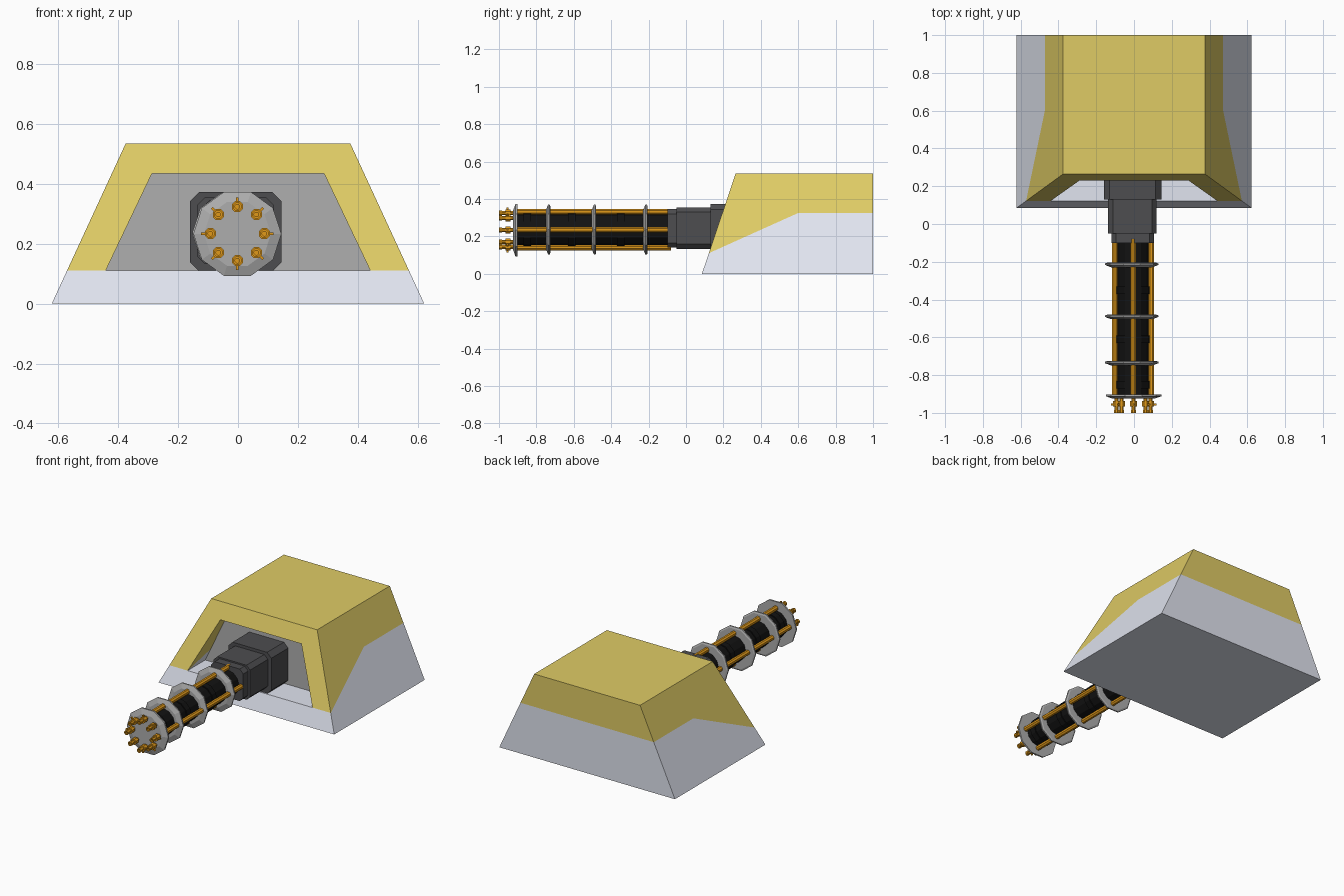
import bpy, bmesh
from math import sin, cos, pi
from mathutils import Vector

if "Cube" in bpy.data.objects:
    bpy.data.objects.remove(bpy.data.objects["Cube"])


def material(name, rgb):
    m = bpy.data.materials.new(name)
    m.diffuse_color = (*rgb, 1)
    m.use_nodes = True
    m.node_tree.nodes["Principled BSDF"].inputs["Base Color"].default_value = m.diffuse_color
    return m


YELLOW = material("yellow_paint", (0.74, 0.60, 0.13))
PALE = material("pale_paint", (0.75, 0.78, 0.87))
GREY = material("grey_panel", (0.43, 0.43, 0.43))
DARK = material("dark_metal", (0.075, 0.075, 0.08))
BLACK = material("black_metal", (0.006, 0.006, 0.006))
ORANGE = material("orange_metal", (0.75, 0.32, 0.01))
SILVER = material("silver_metal", (0.42, 0.42, 0.42))

CX, CZ = -0.005, 0.236      # axis of the gun


def finish(bm, name, *mats):
    bmesh.ops.recalc_face_normals(bm, faces=bm.faces[:])
    me = bpy.data.meshes.new(name)
    bm.to_mesh(me)
    bm.free()
    ob = bpy.data.objects.new(name, me)
    for m in mats:
        me.materials.append(m)
    bpy.context.collection.objects.link(ob)
    return ob


def loft(bm, rings):
    """Skin equal-length point rings and cap both ends."""
    vs = [[bm.verts.new(p) for p in r] for r in rings]
    n = len(vs[0])
    for a, b in zip(vs, vs[1:]):
        for i in range(n):
            j = (i + 1) % n
            bm.faces.new((a[i], a[j], b[j], b[i]))
    bm.faces.new(vs[0])
    bm.faces.new(vs[-1])


def lathe(bm, profile, x, z, sides, phase=0.0):
    """Closed turned shape along y from (y, radius) pairs."""
    loft(bm, [[(x + r * cos(phase + 2 * pi * i / sides), y,
                z + r * sin(phase + 2 * pi * i / sides)) for i in range(sides)]
              for y, r in profile])


def chamfered(y, x0, x1, z0, z1, c):
    return [(x0 + c, y, z0), (x1 - c, y, z0), (x1, y, z0 + c), (x1, y, z1 - c),
            (x1 - c, y, z1), (x0 + c, y, z1), (x0, y, z1 - c), (x0, y, z0 + c)]


# Housing: tapered body with a recessed front opening
def front_y(z):
    return 0.085 + 0.18 * z / 0.535


def trapezoid(w0, z0, w1, z1, depth=None):
    return [(x, front_y(z) if depth is None else depth, z)
            for x, z in ((-w0, z0), (w0, z0), (w1, z1), (-w1, z1))]


bm = bmesh.new()
loft(bm, [trapezoid(0.622, 0, 0.375, 0.535, 1.0),
          trapezoid(0.622, 0, 0.375, 0.535),
          trapezoid(0.442, 0.11, 0.287, 0.435),
          trapezoid(0.442, 0.11, 0.287, 0.435, 0.30)])
bm.faces.ensure_lookup_table()
bm.faces[-1].material_index = 2

# Paint border: sloping line at the front, level line further back
slope = (0.325 - 0.11) / (0.60 - 0.122)
for co, no in (((0, 0.122, 0.11), (0, -slope, 1)), ((0, 0, 0.325), (0, 0, 1))):
    bmesh.ops.bisect_plane(bm, geom=bm.verts[:] + bm.edges[:] + bm.faces[:],
                           dist=1e-5, plane_co=co, plane_no=no)
for f in bm.faces:
    if f.material_index != 2:
        c = f.calc_center_median()
        border = min(0.11 + slope * (c.y - 0.122), 0.325)
        f.material_index = 0 if c.z > border + 1e-4 else 1
finish(bm, "housing", YELLOW, PALE, GREY)

# Stepped mount block
for name, y0, y1, x0, x1, z0, z1, c in (
        ("mount_rear", 0.13, 0.32, -0.16, 0.145, 0.108, 0.373, 0.03),
        ("mount_middle", -0.05, 0.14, -0.137, 0.12, 0.133, 0.354, 0.025),
        ("mount_front", -0.10, -0.04, -0.12, 0.107, 0.14, 0.345, 0.025)):
    bm = bmesh.new()
    loft(bm, [chamfered(y, x0, x1, z0, z1, c) for y in (y0, y1)])
    finish(bm, name, DARK)

# Black core with raised bands
bm = bmesh.new()
core = [(-0.09, 0.083)]
for y in (-0.35, -0.61, -0.85):
    core += [(y + 0.02, 0.083), (y + 0.02, 0.09), (y - 0.02, 0.09), (y - 0.02, 0.083)]
lathe(bm, core + [(-0.91, 0.083)], CX, CZ, 12)
finish(bm, "core", BLACK)

# Four long rods around the core
bm = bmesh.new()
for k in range(4):
    a = k * pi / 2
    lathe(bm, [(-0.08, 0.016), (-0.91, 0.016)],
          CX + 0.096 * cos(a), CZ + 0.096 * sin(a), 8, pi / 8)
finish(bm, "rods", ORANGE)

# Clamp discs, each with a tapered front
for k, y in enumerate((-0.205, -0.48, -0.725)):
    bm = bmesh.new()
    lathe(bm, [(y, 0.13), (y - 0.004, 0.141), (y - 0.012, 0.141), (y - 0.024, 0.11)],
          -0.012, CZ, 10)
    finish(bm, f"clamp_disc_{k + 1}", SILVER)
bm = bmesh.new()
lathe(bm, [(-0.902, 0.147), (-0.912, 0.147), (-0.924, 0.112)], -0.002, 0.233, 10)
finish(bm, "front_disc", SILVER)

# Eight muzzles, each with a collar and a small outward peg
bm = bmesh.new()
for k in range(8):
    a = k * pi / 4
    d = Vector((cos(a), 0, sin(a)))
    p = Vector((-0.002, 0, 0.234)) + d * 0.09
    lathe(bm, [(-0.915, 0.012), (-0.938, 0.012), (-0.938, 0.02), (-0.966, 0.02),
               (-0.966, 0.012), (-0.985, 0.012), (-0.985, 0.015), (-1.0, 0.015),
               (-1.0, 0.008), (-0.97, 0.008)], p.x, p.z, 8, pi / 8)
    side = Vector((-d.z, 0, d.x)) * 0.004
    up = Vector((0, 0.005, 0))
    loft(bm, [[p + d * r + Vector((0, -0.955, 0)) + s * side + t * up
               for s, t in ((-1, -1), (1, -1), (1, 1), (-1, 1))] for r in (0.01, 0.031)])
finish(bm, "muzzles", ORANGE)
